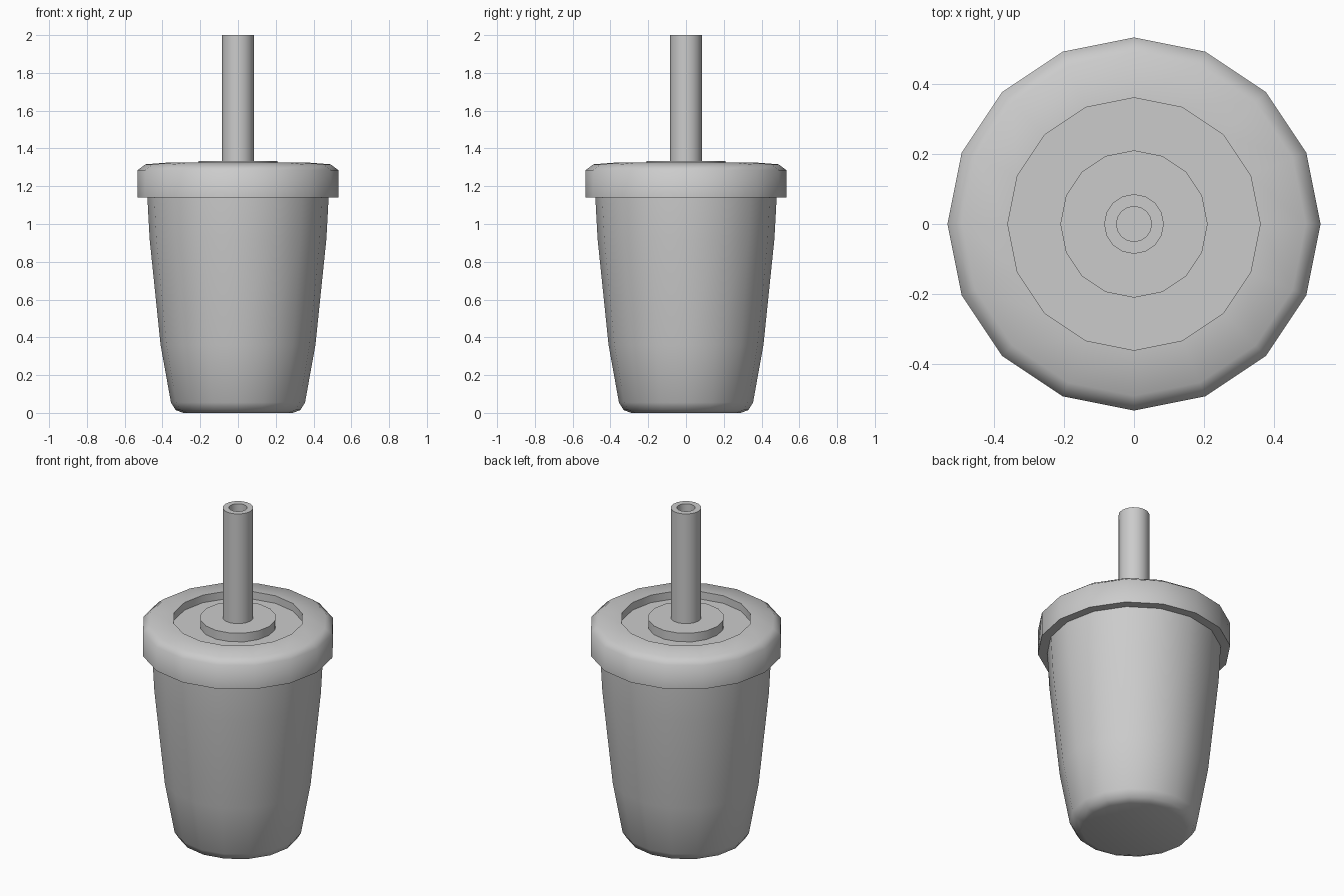
import bpy, bmesh
from math import radians, cos, sin, tau

SIDES = 16

cube = bpy.data.objects.get("Cube")
if cube:
    bpy.data.objects.remove(cube, do_unlink=True)

grey = bpy.data.materials.new("light grey")
grey.use_nodes = True
colour = (0.6, 0.6, 0.6, 1)
grey.diffuse_color = colour
grey.node_tree.nodes["Principled BSDF"].inputs["Base Color"].default_value = colour


def lathe(name, profile, closed=False):
    """Turn a (radius, height) profile; open profiles get flat end caps."""
    bm = bmesh.new()
    rings = [[bm.verts.new((r * cos(tau * i / SIDES), r * sin(tau * i / SIDES), z))
              for i in range(SIDES)] for r, z in profile]
    pairs = list(zip(rings, rings[1:]))
    if closed:
        pairs.append((rings[-1], rings[0]))
    else:
        bm.faces.new(rings[0])
        bm.faces.new(rings[-1])
    for low, high in pairs:
        for i in range(SIDES):
            j = (i + 1) % SIDES
            bm.faces.new((low[i], low[j], high[j], high[i]))
    bmesh.ops.recalc_face_normals(bm, faces=bm.faces)
    mesh = bpy.data.meshes.new(name)
    bm.to_mesh(mesh)
    bm.free()
    mesh.materials.append(grey)
    obj = bpy.data.objects.new(name, mesh)
    bpy.context.collection.objects.link(obj)
    bpy.ops.object.select_all(action='DESELECT')
    obj.select_set(True)
    bpy.context.view_layer.objects.active = obj
    bpy.ops.object.shade_smooth_by_angle(angle=radians(60))
    return obj


# Tapered cup with a rounded foot
lathe("cup", [(0.29, 0), (0.33, 0.015), (0.355, 0.055), (0.41, 0.36),
              (0.468, 0.92), (0.48, 1.14), (0.48, 1.2)])

# Lid with a rounded shoulder and a sunken top
lathe("lid", [(0.46, 1.14), (0.532, 1.14), (0.532, 1.285), (0.49, 1.316),
              (0.36, 1.326), (0.36, 1.28)])

# Raised collar around the straw
lathe("straw_collar", [(0.21, 1.27), (0.21, 1.333)])

# Hollow straw
lathe("straw", [(0.085, 1.3), (0.085, 2), (0.05, 2), (0.05, 1.34)])
